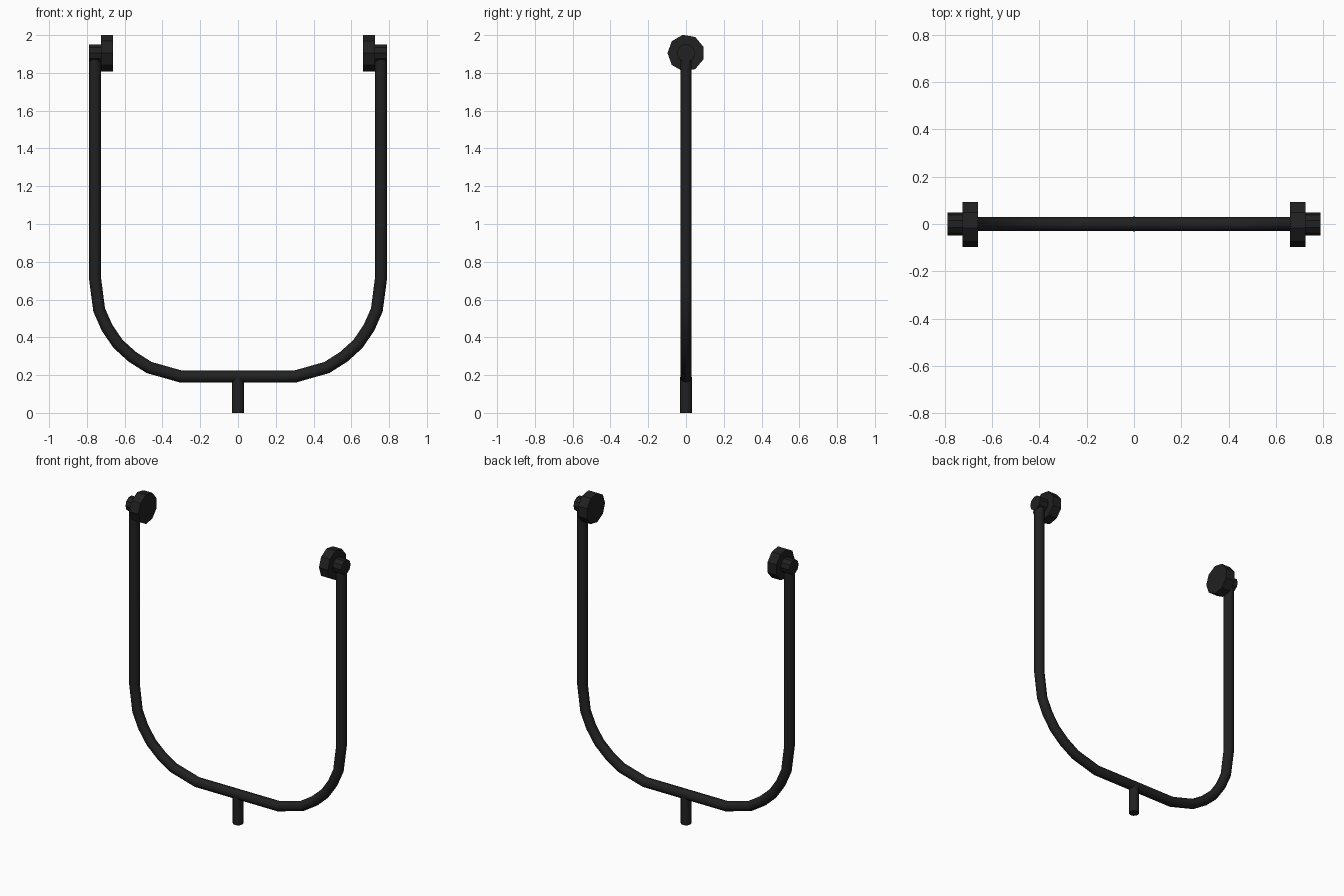
import bpy
import math
from mathutils import Matrix, Vector

cube = bpy.data.objects.get("Cube")
if cube:
    bpy.data.objects.remove(cube, do_unlink=True)

black = bpy.data.materials.new("matte_black")
black.use_nodes = True
colour = (0.015, 0.015, 0.015, 1)
black.diffuse_color = colour
black.node_tree.nodes["Principled BSDF"].inputs["Base Color"].default_value = colour

TUBE_R = 0.032
ARM_X = 0.758
HUB_Z = 1.905


def finish(obj, name, smooth_angle):
    obj.name = name
    obj.data.materials.append(black)
    bpy.ops.object.select_all(action='DESELECT')
    obj.select_set(True)
    bpy.context.view_layer.objects.active = obj
    if obj.type == 'CURVE':
        bpy.ops.object.convert(target='MESH')
        obj = bpy.context.object
    bpy.ops.object.shade_smooth_by_angle(angle=math.radians(smooth_angle))
    return obj


def cylinder(name, start, end, radius, sides, turn=0, smooth_angle=20):
    start, end = Vector(start), Vector(end)
    axis = end - start
    bpy.ops.mesh.primitive_cylinder_add(vertices=sides, radius=radius, depth=axis.length)
    obj = bpy.context.object
    obj.data.transform(Matrix.Rotation(math.radians(turn), 4, 'Z'))
    obj.data.transform(axis.to_track_quat('Z', 'Y').to_matrix().to_4x4())
    obj.location = (start + end) / 2
    return finish(obj, name, smooth_angle)


# Bent yoke tube, mirrored about the middle
half = [(ARM_X, HUB_Z - 0.02), (ARM_X, 0.72), (0.735, 0.545), (0.693, 0.45),
        (0.635, 0.365), (0.56, 0.297), (0.47, 0.24), (0.3, 0.192)]
path = half + [(-x, z) for x, z in reversed(half)]
curve = bpy.data.curves.new("yoke_tube", 'CURVE')
curve.dimensions = '3D'
curve.bevel_depth = TUBE_R
curve.bevel_resolution = 3
curve.use_fill_caps = True
spline = curve.splines.new('POLY')
spline.points.add(len(path) - 1)
for point, (x, z) in zip(spline.points, path):
    point.co = (x, 0, z, 1)
yoke = bpy.data.objects.new("yoke_tube", curve)
bpy.context.collection.objects.link(yoke)
finish(yoke, "yoke_tube", 50)

# Mounting stem below the yoke
cylinder("stem", (0, 0, 0), (0, 0, 0.19), TUBE_R, 12, smooth_angle=40)

# Pivot hub and clamp knob at the top of each arm
for side, s in (("left", 1), ("right", -1)):
    cylinder(side + "_hub", (s * 0.79, 0, HUB_Z), (s * 0.72, 0, HUB_Z), 0.048, 10, 18)
    cylinder(side + "_knob", (s * 0.726, 0, HUB_Z), (s * 0.661, 0, HUB_Z), 0.098, 9,
             turn=-10 if s > 0 else 10)
